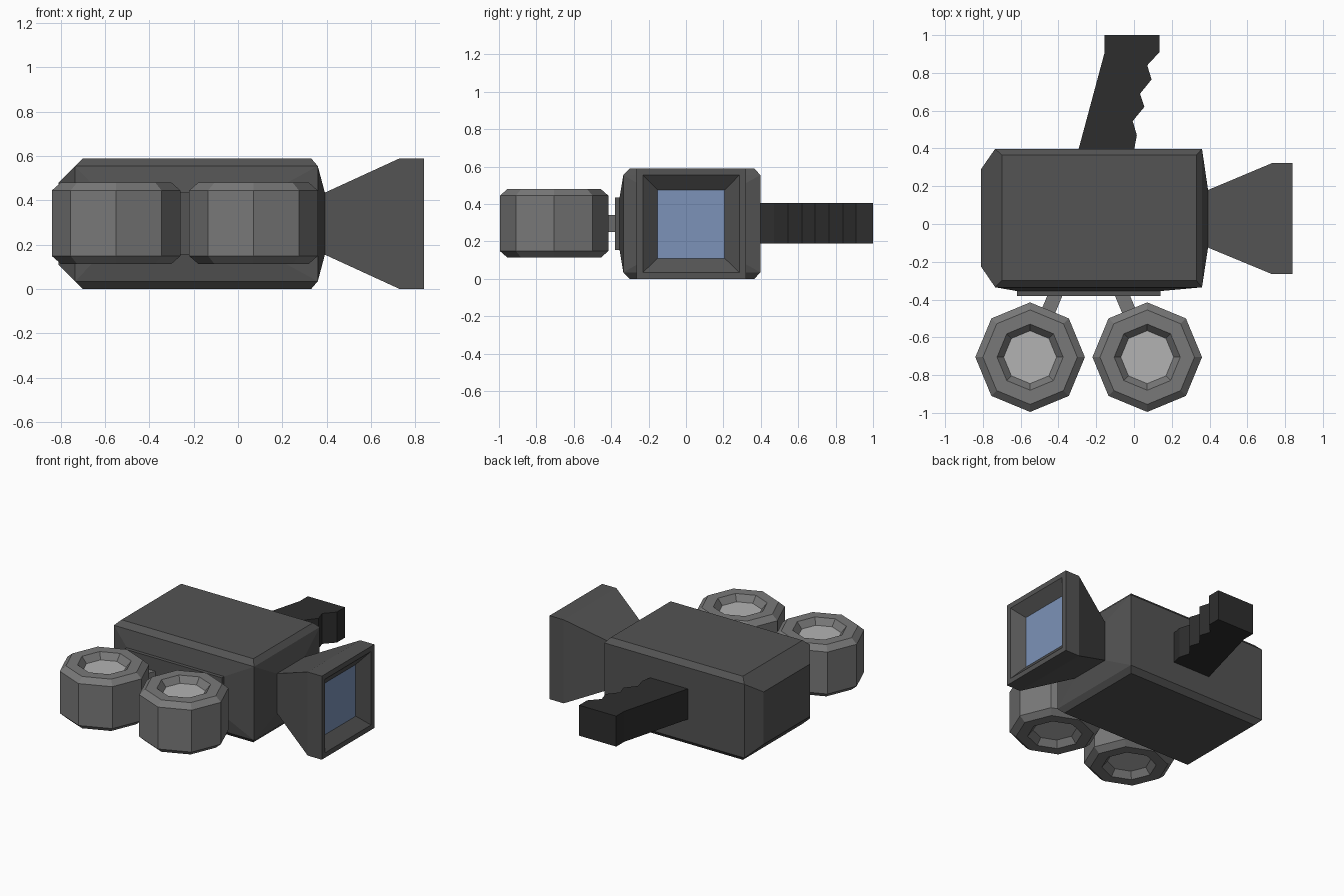
import bpy, bmesh, math

if "Cube" in bpy.data.objects:
    bpy.data.objects.remove(bpy.data.objects["Cube"])


def mat(name, r, g, b):
    m = bpy.data.materials.new(name)
    m.diffuse_color = (r, g, b, 1)
    m.use_nodes = True
    m.node_tree.nodes["Principled BSDF"].inputs["Base Color"].default_value = m.diffuse_color
    return m


BODY = mat("dark grey", 0.088, 0.088, 0.088)
GRIP = mat("black", 0.027, 0.027, 0.027)
REEL = mat("mid grey", 0.19, 0.19, 0.19)
HUB = mat("light grey", 0.45, 0.45, 0.45)
GLASS = mat("blue glass", 0.2, 0.29, 0.48)


def loft(name, rings, mats, cap_mats=(0, 0)):
    """Skin a list of point rings and close both ends."""
    bm = bmesh.new()
    loops = [[bm.verts.new(p) for p in ring] for ring in rings]
    n = len(loops[0])
    for a, b in zip(loops, loops[1:]):
        for i in range(n):
            j = (i + 1) % n
            bm.faces.new((a[i], a[j], b[j], b[i]))
    for loop, index in zip((loops[0], loops[-1]), cap_mats):
        bm.faces.new(loop).material_index = index
    bmesh.ops.recalc_face_normals(bm, faces=bm.faces)
    me = bpy.data.meshes.new(name)
    bm.to_mesh(me)
    bm.free()
    for m in mats:
        me.materials.append(m)
    ob = bpy.data.objects.new(name, me)
    bpy.context.collection.objects.link(ob)
    return ob


def rect(axis, pos, u0, u1, v0, v1):
    """Rectangle across an axis; u, v are the other two axes in order."""
    pts = []
    for u, v in ((u0, v0), (u1, v0), (u1, v1), (u0, v1)):
        p = [u, v]
        p.insert(axis, pos)
        pts.append(p)
    return pts


def prism(name, profile, z0, z1, mats):
    return loft(name, [[(x, y, z) for x, y in profile] for z in (z0, z1)], mats)


# body block with chamfered top and bottom
loft("body", [
    rect(2, 0.0, -0.70, 0.33, -0.30, 0.365),
    rect(2, 0.035, -0.735, 0.36, -0.335, 0.398),
    rect(2, 0.555, -0.735, 0.36, -0.335, 0.398),
    rect(2, 0.59, -0.70, 0.33, -0.30, 0.365)], [BODY])

# tapered left end
loft("left_end", [
    rect(0, -0.735, -0.335, 0.398, 0.035, 0.555),
    rect(0, -0.81, -0.225, 0.29, 0.11, 0.48)], [BODY])

# front bulge and mounting plate
loft("front_plate", [
    rect(1, -0.335, -0.735, 0.36, 0.035, 0.555),
    rect(1, -0.355, -0.62, 0.14, 0.155, 0.435),
    rect(1, -0.38, -0.62, 0.14, 0.155, 0.435)], [BODY])

# right bulge, flared lens hood, recessed glass
loft("lens_hood", [
    rect(0, 0.36, -0.335, 0.398, 0.035, 0.555),
    rect(0, 0.392, -0.125, 0.18, 0.155, 0.435),
    rect(0, 0.73, -0.265, 0.322, 0.0, 0.59),
    rect(0, 0.84, -0.265, 0.322, 0.0, 0.59),
    rect(0, 0.84, -0.23, 0.285, 0.035, 0.555),
    rect(0, 0.775, -0.152, 0.207, 0.11, 0.475)], [BODY, GLASS], (0, 1))

# grip with finger notches
prism("grip", [(-0.295, 0.39), (-0.155, 0.91), (-0.155, 1.0), (0.135, 1.0),
               (0.135, 0.91), (0.07, 0.84), (0.093, 0.765), (0.032, 0.69),
               (0.055, 0.62), (-0.007, 0.545), (0.015, 0.47), (0.0, 0.39)],
      0.19, 0.405, [GRIP])

# two octagonal reels with sunken hubs, each on a slanted arm
MID_Z = 0.297
half = [(0.14, 0.14), (0.175, 0.183), (0.25, 0.183), (0.29, 0.148)]
profile = [(r, -h) for r, h in half] + [(r, h) for r, h in reversed(half)]
for side, label in ((-1, "left"), (1, "right")):
    cx = -0.24 + side * 0.31
    loft(label + "_reel", [
        [(cx + r * math.cos(k * math.pi / 4),
          -0.705 + r * math.sin(k * math.pi / 4), MID_Z + h) for k in range(8)]
        for r, h in profile], [REEL, HUB], (1, 1))
    prism(label + "_reel_arm",
          [(-0.24 + side * x, y) for x, y in
           ((0.135, -0.37), (0.215, -0.37), (0.265, -0.49), (0.185, -0.49))],
          0.252, 0.342, [REEL])
